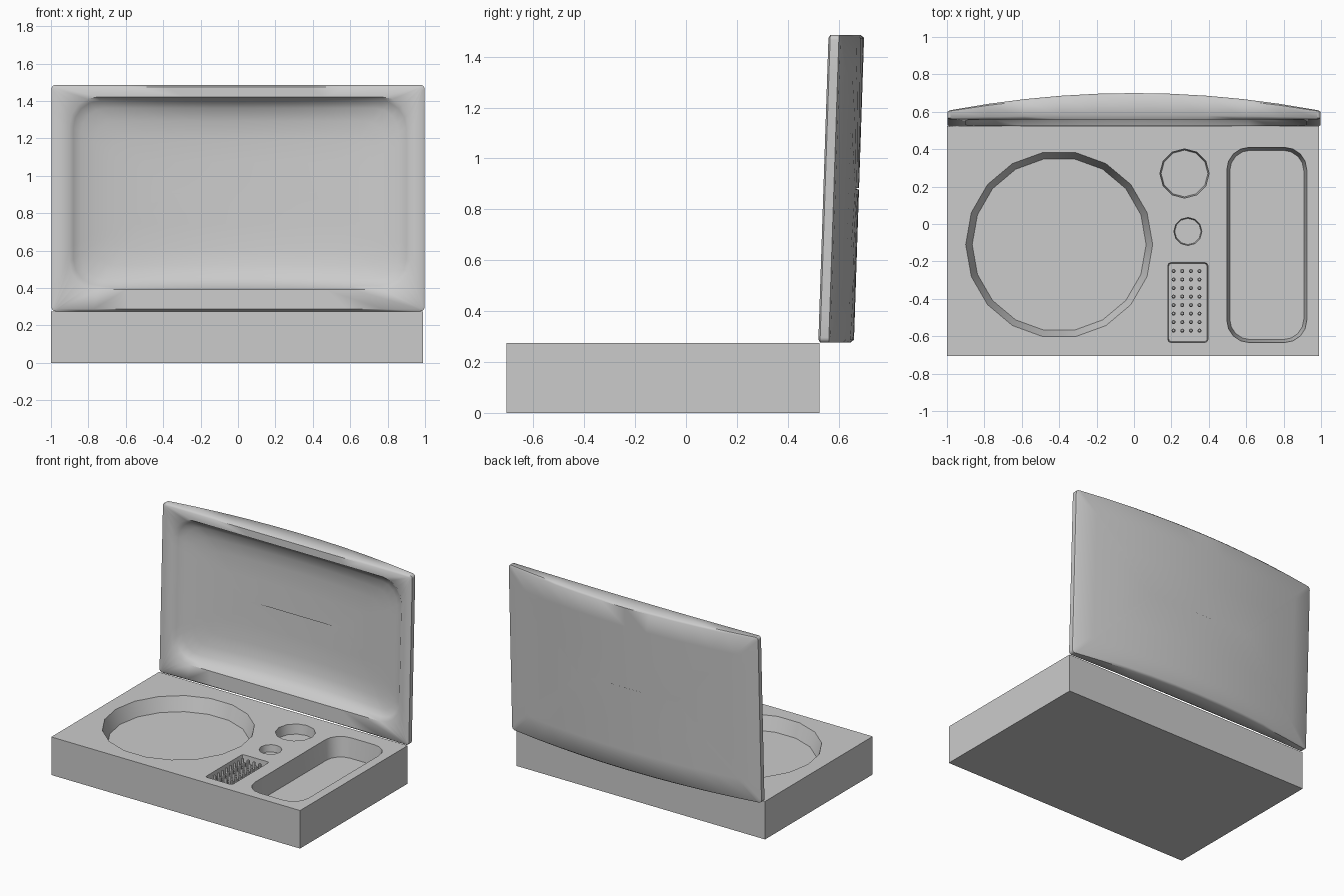
import bpy, bmesh, math

if "Cube" in bpy.data.objects:
    bpy.data.objects.remove(bpy.data.objects["Cube"])


def finish(bm, name, angle=35):
    bmesh.ops.recalc_face_normals(bm, faces=bm.faces)
    me = bpy.data.meshes.new(name)
    bm.to_mesh(me)
    bm.free()
    ob = bpy.data.objects.new(name, me)
    bpy.context.collection.objects.link(ob)
    smooth(ob, angle)
    return ob


def smooth(ob, angle):
    bpy.ops.object.select_all(action='DESELECT')
    ob.select_set(True)
    bpy.context.view_layer.objects.active = ob
    bpy.ops.object.shade_smooth_by_angle(angle=math.radians(angle))


def rounded_rect(cx, cy, hw, hh, r, arc=4, seg=1):
    """Outline with rounded corners and subdivided straight sides."""
    r = min(r, hw * 0.99, hh * 0.99)
    corners = [(1, 1, 0), (-1, 1, 90), (-1, -1, 180), (1, -1, 270)]
    pts = []
    for sx, sy, a0 in corners:
        for i in range(arc + 1):
            a = math.radians(a0 + 90 * i / arc)
            pts.append((cx + sx * (hw - r) + r * math.cos(a),
                        cy + sy * (hh - r) + r * math.sin(a)))
    out = []
    for i, p in enumerate(pts):
        q = pts[(i + 1) % len(pts)]
        n = seg if i % (arc + 1) == arc else 1
        out += [(p[0] + (q[0] - p[0]) * k / n, p[1] + (q[1] - p[1]) * k / n) for k in range(n)]
    return out


def circle(cx, cy, r, n):
    return [(cx + r * math.cos(2 * math.pi * i / n), cy + r * math.sin(2 * math.pi * i / n))
            for i in range(n)]


def loft(bm, rings):
    """Skin rings of equal point count and cap both ends."""
    loops = [[bm.verts.new(p) for p in ring] for ring in rings]
    for a, b in zip(loops, loops[1:]):
        for i in range(len(a)):
            j = (i + 1) % len(a)
            bm.faces.new((a[i], a[j], b[j], b[i]))
    bm.faces.new(loops[0])
    bm.faces.new(loops[-1])


TOP = 0.275

# base box
bm = bmesh.new()
base_outline = [(-1, -0.705), (0.99, -0.705), (0.99, 0.525), (-1, 0.525)]
loft(bm, [[(x, y, z) for x, y in base_outline] for z in (0, TOP)])
base = finish(bm, "base")

# recesses: (name, rim outline, floor outline, floor height)
recesses = [
    ("large_round_recess", circle(-0.4, -0.11, 0.5, 18), circle(-0.4, -0.11, 0.465, 18), 0.175),
    ("medium_round_recess", circle(0.27, 0.27, 0.132, 12), circle(0.27, 0.27, 0.125, 12), 0.205),
    ("small_round_recess", circle(0.288, -0.04, 0.075, 12), circle(0.288, -0.04, 0.07, 12), 0.225),
    ("pin_recess", rounded_rect(0.288, -0.42, 0.107, 0.213, 0.015, 2),
     rounded_rect(0.288, -0.42, 0.103, 0.209, 0.015, 2), 0.215),
    ("tray_recess", rounded_rect(0.71, -0.112, 0.214, 0.522, 0.12),
     rounded_rect(0.71, -0.112, 0.198, 0.506, 0.11), 0.135),
]
for name, rim, floor, depth in recesses:
    bm = bmesh.new()
    loft(bm, [[(x, y, depth) for x, y in floor],
              [(x, y, TOP) for x, y in rim],
              [(x, y, TOP + 0.1) for x, y in rim]])
    cutter = finish(bm, name)
    cutter.hide_render = True
    mod = base.modifiers.new(name, 'BOOLEAN')
    mod.operation = 'DIFFERENCE'
    mod.solver = 'EXACT'
    mod.object = cutter
    bpy.context.view_layer.objects.active = base
    bpy.ops.object.modifier_apply(modifier=name)
    bpy.data.objects.remove(cutter)
smooth(base, 35)

# grid of bristle pins
bm = bmesh.new()
for i in range(4):
    for j in range(8):
        x, y = 0.212 + 0.046 * i, -0.57 + 0.0455 * j
        loft(bm, [[(px, py, z) for px, py in circle(x, y, r, 8)]
                  for r, z in ((0.011, 0.21), (0.011, 0.265), (0.006, 0.272))])
finish(bm, "pins")


# lid: thickness bulges towards the middle, front leans slightly back
def thickness(x):
    return 0.045 + 0.095 * (1 - x * x)


def lid_ring(cx, cz, hw, hh, r, frac, wall=0.0):
    return [(x, 0.52 + 0.04 * (z - TOP) / 1.2 + frac * (thickness(x) - wall), z)
            for x, z in rounded_rect(cx, cz, hw, hh, r, 4, 10)]


rings = []
# scooped inside, from the middle out to the opening
for inset, frac in ((0.512, 1), (0.35, 1), (0.22, 0.99), (0.13, 0.9), (0.06, 0.7), (0.02, 0.4), (0, 0)):
    rings.append(lid_ring(0.01, 0.907, 0.91 - inset, 0.515 - inset,
                          max(0.15 - 0.3 * inset, 0.03), frac, 0.015))
# rim, side wall and bulged back
for inset, frac in ((0.012, 0), (0, 0.15), (0, 0.9), (0.012, 1), (0.15, 1), (0.35, 1), (0.602, 1)):
    rings.append(lid_ring(0, 0.881, 0.997 - inset, 0.605 - inset, 0.02, frac))
bm = bmesh.new()
loft(bm, rings)
finish(bm, "lid", 50)
